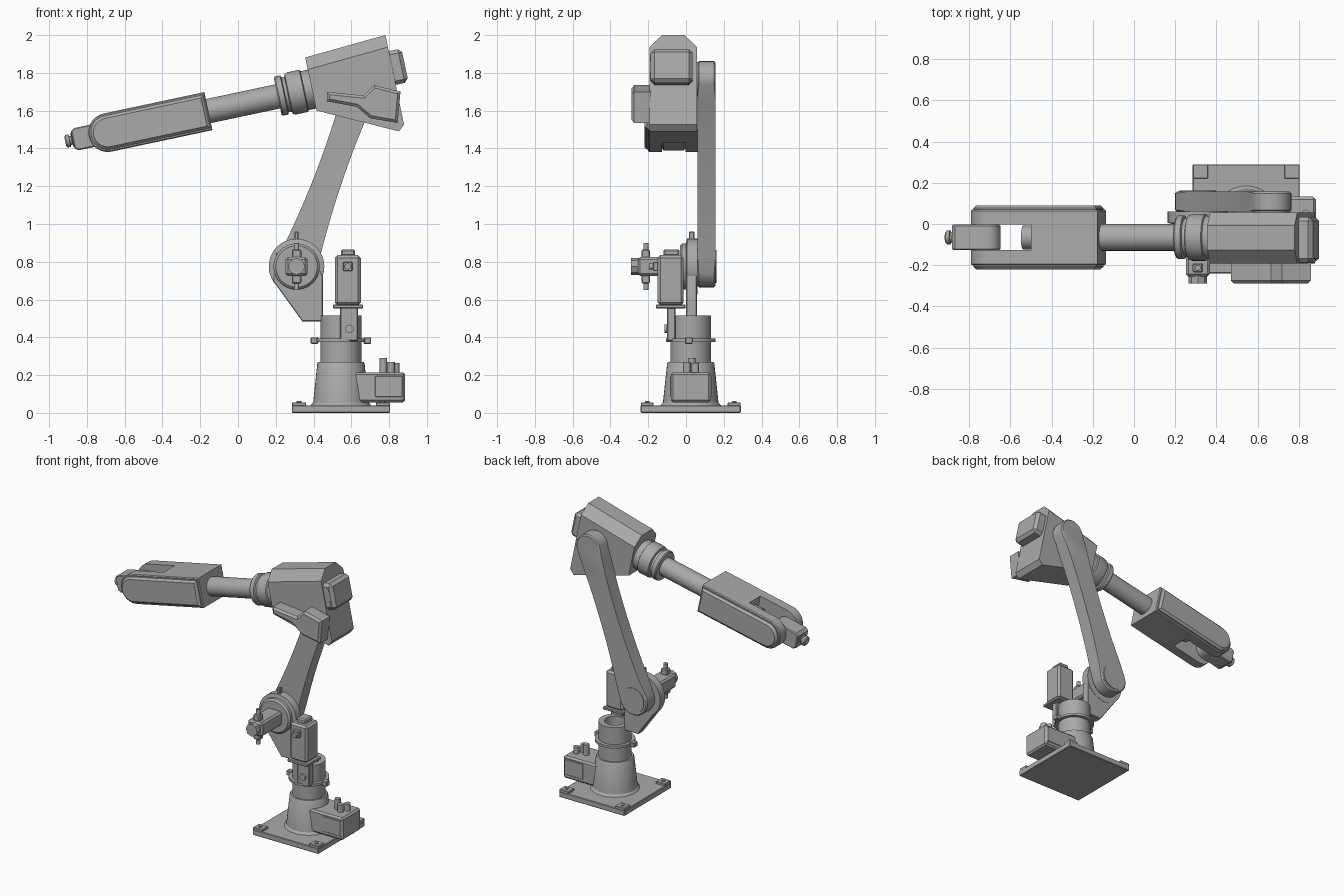
import bpy, bmesh
from math import sin, cos, pi, radians
from mathutils import Matrix, Vector

if "Cube" in bpy.data.objects:
    bpy.data.objects.remove(bpy.data.objects["Cube"])

grey = bpy.data.materials.new("machine_grey")
grey.use_nodes = True
COLOUR = (0.4, 0.4, 0.4, 1)
grey.diffuse_color = COLOUR
grey.node_tree.nodes["Principled BSDF"].inputs["Base Color"].default_value = COLOUR

# Frames: the forearm is tilted, its local x runs along the forearm axis
WORLD = Matrix()
TILT = Matrix.Translation((0, -0.065, 1.631)) @ Matrix.Rotation(radians(-12), 4, 'Y')
ALONG = TILT @ Matrix.Rotation(pi / 2, 4, 'Y')


def at(x, y, z):
    return Matrix.Translation((x, y, z))


def forward(x, y, z):
    """Frame whose z axis points to the front."""
    return at(x, y, z) @ Matrix.Rotation(pi / 2, 4, 'X')


def finish(name, bm, frame):
    bmesh.ops.remove_doubles(bm, verts=bm.verts, dist=1e-5)
    bmesh.ops.recalc_face_normals(bm, faces=bm.faces)
    for f in bm.faces:
        f.smooth = True
    for e in bm.edges:
        e.smooth = e.calc_face_angle(0) < radians(32)
    mesh = bpy.data.meshes.new(name)
    bm.to_mesh(mesh)
    bm.free()
    mesh.materials.append(grey)
    obj = bpy.data.objects.new(name, mesh)
    obj.matrix_world = frame
    bpy.context.collection.objects.link(obj)
    return obj


def bevel(bm, edges, size):
    if size:
        bmesh.ops.bevel(bm, geom=edges, offset=size, segments=1, affect='EDGES', profile=0.5)


def box(name, x, y, z, chamfer=0, frame=WORLD):
    bm = bmesh.new()
    bmesh.ops.create_cube(bm, size=1)
    for v in bm.verts:
        v.co = [lo + (c + 0.5) * (hi - lo) for c, (lo, hi) in zip(v.co, (x, y, z))]
    bevel(bm, bm.edges[:], chamfer)
    return finish(name, bm, frame)


def prism(name, outline, y0, y1, chamfer=0, frame=WORLD, rule=None, both=True):
    """Outline in x and z, pushed from y0 to y1; chamfers the rims or the edges picked by a rule."""
    bm = bmesh.new()
    face = bm.faces.new([bm.verts.new((x, y0, z)) for x, z in outline])
    out = bmesh.ops.extrude_face_region(bm, geom=[face])
    for v in out["geom"]:
        if isinstance(v, bmesh.types.BMVert):
            v.co.y = y1
    rims = [e for e in bm.edges if abs(e.verts[0].co.y - e.verts[1].co.y) < 1e-6
            and (both or abs(e.verts[0].co.y - y0) < 1e-6)
            and (rule is None or all(rule(v.co) for v in e.verts))]
    bevel(bm, rims, chamfer)
    return finish(name, bm, frame)


def lathe(name, profile, frame, steps=40):
    """Profile of (radius, height) turned round the frame's z axis."""
    bm = bmesh.new()
    verts = [bm.verts.new((r, 0, h)) for r, h in profile]
    edges = [bm.edges.new(pair) for pair in zip(verts, verts[1:])]
    bmesh.ops.spin(bm, geom=verts + edges, cent=(0, 0, 0), axis=(0, 0, 1),
                   angle=2 * pi, steps=steps, use_duplicate=False)
    return finish(name, bm, frame)


def rod(name, r, h0, h1, frame, steps=32):
    return lathe(name, [(0, h0), (r, h0), (r, h1), (0, h1)], frame, steps)


def arc(cx, cz, r, start, end, n=18):
    angles = [radians(start + (end - start) * i / n) for i in range(n + 1)]
    return [(cx + r * cos(a), cz + r * sin(a)) for a in angles]


# Base plate with corner pads and bolts
CX, CY = 0.545, 0.025
box("base_plate", (CX - 0.26, CX + 0.26), (CY - 0.265, CY + 0.265), (0, 0.04), 0.004)
for sx in (-1, 1):
    for sy in (-1, 1):
        px, py = CX + sx * 0.222, CY + sy * 0.23
        box("corner_pad", (px - 0.037, px + 0.037), (py - 0.034, py + 0.034), (0.035, 0.056), 0.003)
        rod("pad_bolt", 0.014, 0.05, 0.062, at(px, py, 0), 6)

# Pedestal and hollow turning column
lathe("pedestal", [(0, 0.04), (0.16, 0.04), (0.147, 0.055), (0.125, 0.262), (0.12, 0.27), (0, 0.27)], at(CX, CY, 0))
lathe("column", [(0, 0.26), (0.108, 0.26), (0.108, 0.515), (0.07, 0.515), (0.07, 0.43), (0, 0.43)], at(CX, CY, 0))
lathe("clamp_ring", [(0.1, 0.376), (0.132, 0.376), (0.132, 0.393), (0.1, 0.393)], at(CX, CY, 0))
for sx in (-1, 1):
    box("clamp_lug", (CX + sx * 0.14 - 0.02, CX + sx * 0.14 + 0.02), (CY - 0.03, CY + 0.01), (0.365, 0.4), 0.004)

# Connection box with side covers and plugs
box("connection_box", (0.56, 0.885), (-0.08, 0.13), (0.055, 0.215), 0.012)
for y in (-0.084, 0.126):
    box("box_cover", (0.725, 0.872), (y, y + 0.008), (0.085, 0.195), 0.003)
for x, y, top in ((0.77, 0.03, 0.29), (0.81, 0.005, 0.27), (0.835, 0.05, 0.265)):
    rod("plug", 0.02, 0.2, top, at(x, y, 0), 16)

# Upright motor on its bracket
box("motor_bracket", (0.54, 0.635), (-0.1, -0.055), (0.38, 0.56), 0.005)
rod("bracket_bolt", 0.022, 0, 0.015, forward(0.59, -0.1, 0.445), 16)
box("motor_flange", (0.503, 0.663), (-0.16, -0.003), (0.553, 0.573), 0.004)
box("upright_motor", (0.513, 0.65), (-0.15, -0.013), (0.57, 0.835), 0.014)
box("upright_motor_cap", (0.545, 0.62), (-0.12, -0.035), (0.83, 0.866), 0.008)
box("upright_motor_socket", (0.555, 0.605), (-0.175, -0.14), (0.75, 0.8), 0.005)
rod("upright_motor_plug", 0.016, 0, 0.02, forward(0.58, -0.175, 0.775), 16)

# Shoulder bracket, gearbox and level motor
SX, SZ = 0.31, 0.775
prism("shoulder_bracket", [(0.34, 0.485), (0.45, 0.485), (0.45, 0.72), (0.4, 0.85), (0.2, 0.85), (0.185, 0.7)],
      0.0, 0.058, 0.004)
lathe("shoulder_gearbox", [(0, -0.06), (0.147, -0.06), (0.147, -0.005), (0.122, 0), (0.122, 0.02), (0.11, 0.032),
      (0, 0.032)], forward(SX, 0, SZ))
box("shoulder_pin", (SX - 0.01, SX + 0.01), (0.015, 0.045), (0.9, 0.96), 0.004)
box("level_motor", (SX - 0.058, SX + 0.058), (-0.255, -0.02), (SZ - 0.05, SZ + 0.05), 0.012)
rod("level_motor_cap", 0.045, 0, 0.04, forward(SX, -0.25, SZ), 8)
box("level_motor_sockets", (SX - 0.025, SX + 0.025), (-0.235, -0.19), (SZ - 0.09, SZ + 0.09), 0.006)
rod("level_motor_plugs", 0.014, -0.125, 0.125, at(SX, -0.212, SZ), 16)

# Lower arm: round ends with slightly waisted sides
EX, EZ = 0.67, 1.768
lean = Vector((EX - SX, EZ - SZ))
length = lean.length
lean.normalize()


def side(sign, forwards):
    steps = [i / 10 for i in range(1, 10)]
    for t in (steps if forwards else steps[::-1]):
        half = 0.11 + (0.094 - 0.11) * t - 0.115 * t * (1 - t)
        yield (t * length, sign * half)


shape = (arc(0, 0, 0.11, 90, 270) + list(side(-1, True))
         + arc(length, 0, 0.094, -90, 90) + list(side(1, False)))
prism("lower_arm", [(SX + a * lean.x - b * lean.y, SZ + a * lean.y + b * lean.x) for a, b in shape],
      0.06, 0.157, 0.008)
rod("shoulder_cap", 0.088, -0.162, -0.15, forward(SX, 0, SZ))

# Elbow housing with sloped roof edges
prism("elbow_housing", [(0.4, 0.171), (0.84, 0.199), (0.838, -0.285), (0.805, -0.315), (0.4, -0.116)],
      -0.127, 0.122, 0.065, TILT, rule=lambda c: c.z > 0.16)
rod("elbow_pivot", 0.09, -0.07, -0.04, forward(EX, 0, EZ))
box("rear_motor_box", (0.82, 0.908), (-0.122, 0.1), (-0.07, 0.112), 0.02, TILT)
for w in (-0.025, 0.07):
    rod("rear_box_bolt", 0.018, 0.115, 0.125, TILT @ forward(0.868, 0, w), 16)
prism("cable_cover", [(0.47, 1.70), (0.665, 1.68), (0.72, 1.735), (0.86, 1.70), (0.845, 1.535), (0.70, 1.56),
      (0.63, 1.62), (0.47, 1.65)], -0.288, -0.185, 0.014, both=False)

# Wrist collar and forearm tube
lathe("collar", [(0, 0.215), (0.1, 0.215), (0.106, 0.222), (0.106, 0.25), (0.094, 0.255), (0.094, 0.27), (0.108, 0.275),
      (0.114, 0.29), (0.114, 0.355), (0.105, 0.36), (0.105, 0.42), (0, 0.42)], ALONG)
rod("forearm_tube", 0.065, -0.18, 0.24, ALONG)

# Fork: core, two cheeks and raised side panels
PIVOT = -0.705


def tongue(r, right):
    return arc(PIVOT, 0, r, 90, 270) + [(right, -r), (right, r)]


box("fork_core", (-0.49, -0.16), (-0.08, 0.08), (-0.103, 0.103), 0, TILT)
for s in (-1, 1):
    prism("fork_cheek", tongue(0.103, -0.16), s * 0.135, s * 0.0625, 0.006, TILT, both=False)
    prism("side_panel", tongue(0.09, -0.17), s * 0.156, s * 0.13, 0.014, TILT, both=False)
rod("fork_stub", 0.058, -0.55, -0.48, ALONG)

# Wrist joint and tool mount
wrist = arc(PIVOT - 0.02, 0, 0.06, -90, 90) + [(-0.875, 0.06), (-0.895, 0.045), (-0.895, -0.045), (-0.875, -0.06)]
prism("wrist", wrist, -0.0615, 0.0615, 0.006, TILT)
rod("wrist_pin", 0.025, -0.08, 0.08, TILT @ forward(PIVOT, 0, 0))
lathe("tool_mount", [(0, -0.935), (0.025, -0.935), (0.034, -0.928), (0.034, -0.912), (0.024, -0.91), (0.024, -0.9),
      (0.04, -0.897), (0.04, -0.88), (0, -0.88)], ALONG)
